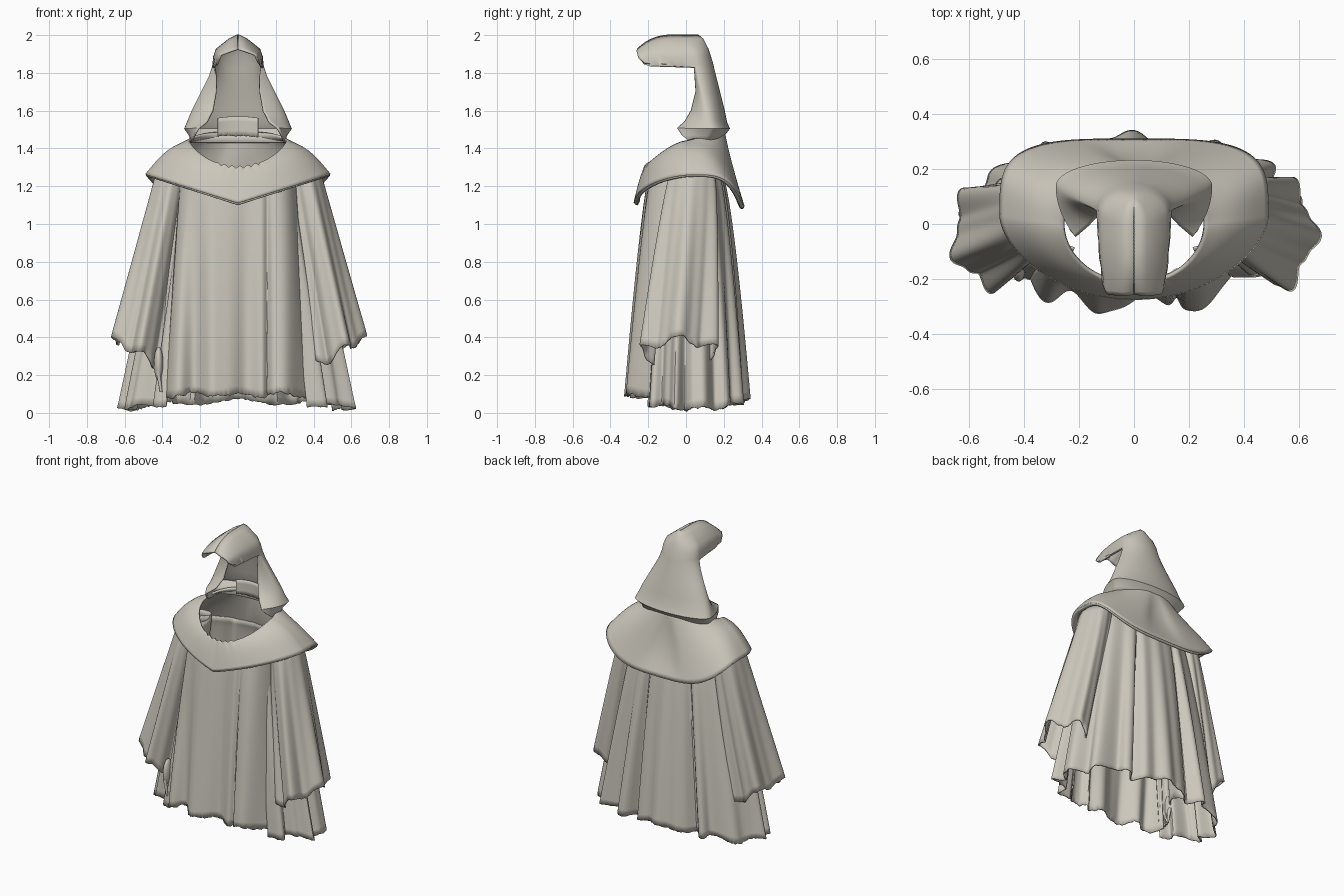
import bpy, math, random
from math import sin, cos, pi, radians

random.seed(4)
cube = bpy.data.objects.get("Cube")
if cube:
    bpy.data.objects.remove(cube, do_unlink=True)

cloth = bpy.data.materials.new("pale_grey_cloth")
cloth.use_nodes = True
tone = (0.6, 0.57, 0.5, 1)
cloth.diffuse_color = tone
shader = cloth.node_tree.nodes["Principled BSDF"]
shader.inputs["Base Color"].default_value = tone
shader.inputs["Roughness"].default_value = 0.9


def mix(a, b, t):
    return a + (b - a) * t


def finish(obj, thick=0.0):
    """Give an object its material, cloth thickness and smooth shading."""
    obj.data.materials.clear()
    obj.data.materials.append(cloth)
    bpy.ops.object.select_all(action='DESELECT')
    obj.select_set(True)
    bpy.context.view_layer.objects.active = obj
    bpy.ops.object.shade_smooth_by_angle(angle=radians(45))
    if thick:
        mod = obj.modifiers.new("cloth_thickness", 'SOLIDIFY')
        mod.thickness = thick
        mod.offset = 0


def sheet(name, surface, cols, rows, closed=False, ragged=0.0, thick=0.008):
    """Cloth surface from a function of u (across) and v (top to hem)."""
    verts, faces = [], []
    count = cols if closed else cols + 1
    tears = [0.0]
    for _ in range(count):
        tears.append(0.7 * tears[-1] + random.uniform(-ragged, ragged))
    for j in range(rows + 1):
        for i in range(count):
            x, y, z = surface(i / cols, j / rows)
            verts.append((x, y, z + (tears[i] if j == rows else 0)))
    for j in range(rows):
        for i in range(cols):
            k = (i + 1) % count
            faces.append((j * count + i, j * count + k,
                          (j + 1) * count + k, (j + 1) * count + i))
    mesh = bpy.data.meshes.new(name)
    mesh.from_pydata(verts, [], faces)
    obj = bpy.data.objects.new(name, mesh)
    bpy.context.collection.objects.link(obj)
    finish(obj, thick)


# Front panel of the robe, with broad hanging folds
def front_panel(u, v):
    s = 2 * u - 1
    x = s * mix(0.30, 0.385, v)
    period = 0.33 if x > -0.12 else 0.22
    fold = 0.034 * cos(2 * pi * (x + 0.12) / period) + 0.006 * cos(x * 45 + 1)
    crease = 0.04 * math.exp(-((x - 0.155) / 0.018) ** 2)
    y = -mix(0.19, 0.295, v ** 0.7) - fold * mix(0.2, 1, v)
    y += 0.09 * abs(s) ** 9 + 0.04 * s * s + crease * mix(0.4, 1, v)
    return x, y, mix(1.27, 0.095 + 0.01 * cos(x * 26), v)


sheet("robe_front", front_panel, 110, 30, ragged=0.006)


# Back and sides of the robe, wrapping round below the sleeves
def back_panel(u, v):
    a = radians(mix(-142, 142, u))
    fold = 0.65 * cos(13 * a + 0.5) + 0.35 * cos(21 * a + 2 * sin(3 * a))
    grow = 1 + fold * mix(0.02, 0.09, v)
    x = mix(0.35, 0.6, v ** 0.9) * sin(a) * grow
    y = 0.03 + mix(0.15, 0.285, v ** 0.6) * cos(a) * grow
    # two deep slits part the cloth behind
    for slit in (-0.42, 0.36):
        y -= 0.08 * math.exp(-((a - slit) / 0.05) ** 2) * v ** 0.6
    hem = 0.06 - 0.04 * sin(a) ** 2 + 0.012 * cos(9 * a)
    return x, y, mix(1.27, hem, v)


sheet("robe_back", back_panel, 220, 30, ragged=0.005)


# Wide sleeves hanging from the shoulders
def sleeve(side, phase):
    def surface(u, v):
        a = 2 * pi * u
        fold = 0.75 * cos(5 * a + phase) + 0.25 * cos(11 * a + 2 * phase)
        grow = 1 + fold * mix(0.03, 0.2, v ** 0.8)
        x = mix(0.345, 0.525, v) + mix(0.085, 0.13, v) * cos(a) * grow
        y = mix(0.035, -0.035, v) + mix(0.11, 0.185, v ** 0.6) * sin(a) * grow
        hem = 0.31 + 0.075 * cos(a) + 0.025 * cos(5 * a + phase)
        return side * x, y, mix(1.28, hem, v)
    return surface


for side, label, phase in ((1, "left", 0.2), (-1, "right", 2.18)):
    sheet(label + "_sleeve", sleeve(side, phase), 128, 24, closed=True, ragged=0.004)


# Shoulder cape: neck opening to a hem dipping in a point front and back
def cape(u, v):
    a = 2 * pi * u
    s, c = sin(a), cos(a)
    front, back = max(c, 0), max(-c, 0)
    neck = (0.255 * s, -0.215 * front + 0.2 * back,
            1.435 - 0.135 * front ** 1.5 + 0.055 * back)
    if c >= 0:
        hem = (0.485 * s, 0.03 - 0.30 * front ** 1.2, 1.11 + 0.15 * abs(s))
    else:
        hem = (0.485 * math.copysign(abs(s) ** 0.55, s), 0.03 + 0.275 * back ** 0.5,
               1.26 - 0.17 * back ** 2)
    swell = sin(pi * v) * (0.035 * abs(s) + 0.01 * front - 0.02 * back)
    x = mix(neck[0], hem[0], v)
    y = mix(neck[1], hem[1], v)
    z = mix(neck[2], hem[2], v) + swell
    # torn edge at the throat and a shallow valley down the back
    if front > 0.9:
        z += 0.007 * sin(a * 40) * (1 - v) ** 3
    y -= 0.02 * sin(pi * v) * math.exp(-(s / 0.12) ** 2) * (back > 0)
    return x, y, z


sheet("shoulder_cape", cape, 160, 16, closed=True, thick=0.014)


# Turned-under cape edge
def cape_edge(u, v):
    x, y, z = cape(u, 1)
    shrink = 1 - 0.08 * v
    return x * shrink, y * shrink, z - 0.012 * sin(pi * v) + 0.01 * v


sheet("cape_edge", cape_edge, 160, 4, closed=True)

# Hood sections: height, half width, back y, front y, inward curl, dip at the front
hood_rows = [
    (2.0, 0.001, 0.06, -0.255, 0, 0.075), (1.978, 0.045, 0.088, -0.26, 0.1, 0.065),
    (1.925, 0.113, 0.115, -0.256, 0.2, 0.03), (1.885, 0.127, 0.128, -0.25, 0.22, 0.01),
    (1.845, 0.13, 0.14, -0.22, 0.15, 0), (1.83, 0.133, 0.143, 0.045, 0.08, 0),
    (1.78, 0.15, 0.155, 0.05, 0.25, 0), (1.70, 0.19, 0.175, 0.055, 0.4, 0),
    (1.60, 0.24, 0.2, 0.03, 0.45, 0), (1.54, 0.265, 0.212, -0.005, 0.38, 0),
    (1.505, 0.28, 0.228, -0.045, 0.25, 0), (1.47, 0.255, 0.2, -0.02, 0.1, 0),
    (1.43, 0.245, 0.185, 0.03, 0, 0)]


def hood(u, v):
    j = round(v * (len(hood_rows) - 1))
    z, width, back, front, curl, dip = hood_rows[j]
    s = 2 * u - 1
    # rounded back, then straight sides running to the opening
    a = min(abs(s) * 2, 1) * pi / 2
    f = max(abs(s) * 2 - 1, 0)
    x = math.copysign(width * sin(a) * (1 - curl * f * f), s)
    y = mix(back - 0.09 * (1 - cos(a)), front, f)
    # torn lower edge of the brim
    if j == 4:
        z += 0.008 * sin(u * 70) * f
    return x, y, z - dip * f ** 3


sheet("hood", hood, 72, len(hood_rows) - 1, thick=0.01)


# Inner neck band standing behind the opening
def neck_band(u, v):
    a = radians(mix(-32, 32, u))
    return 0.2 * sin(a), 0.03 + 0.12 * cos(a), mix(1.57, 1.47, v) - 0.03 * sin(a) ** 2


sheet("neck_band", neck_band, 32, 4, ragged=0.005)

# Right hand showing below its sleeve
bpy.ops.mesh.primitive_uv_sphere_add(segments=20, ring_count=12, location=(-0.42, -0.165, 0.26))
palm = bpy.context.object
palm.name = "right_palm"
palm.scale = (0.025, 0.045, 0.09)
finish(palm)
for i in range(4):
    bpy.ops.mesh.primitive_cone_add(vertices=10, radius1=0.007, radius2=0.012, depth=0.11,
                                    location=(-0.415 + 0.006 * i, -0.195 + 0.02 * i, 0.165),
                                    rotation=(0, -0.15, 0))
    finger = bpy.context.object
    finger.name = "right_finger_%d" % (i + 1)
    finish(finger)
